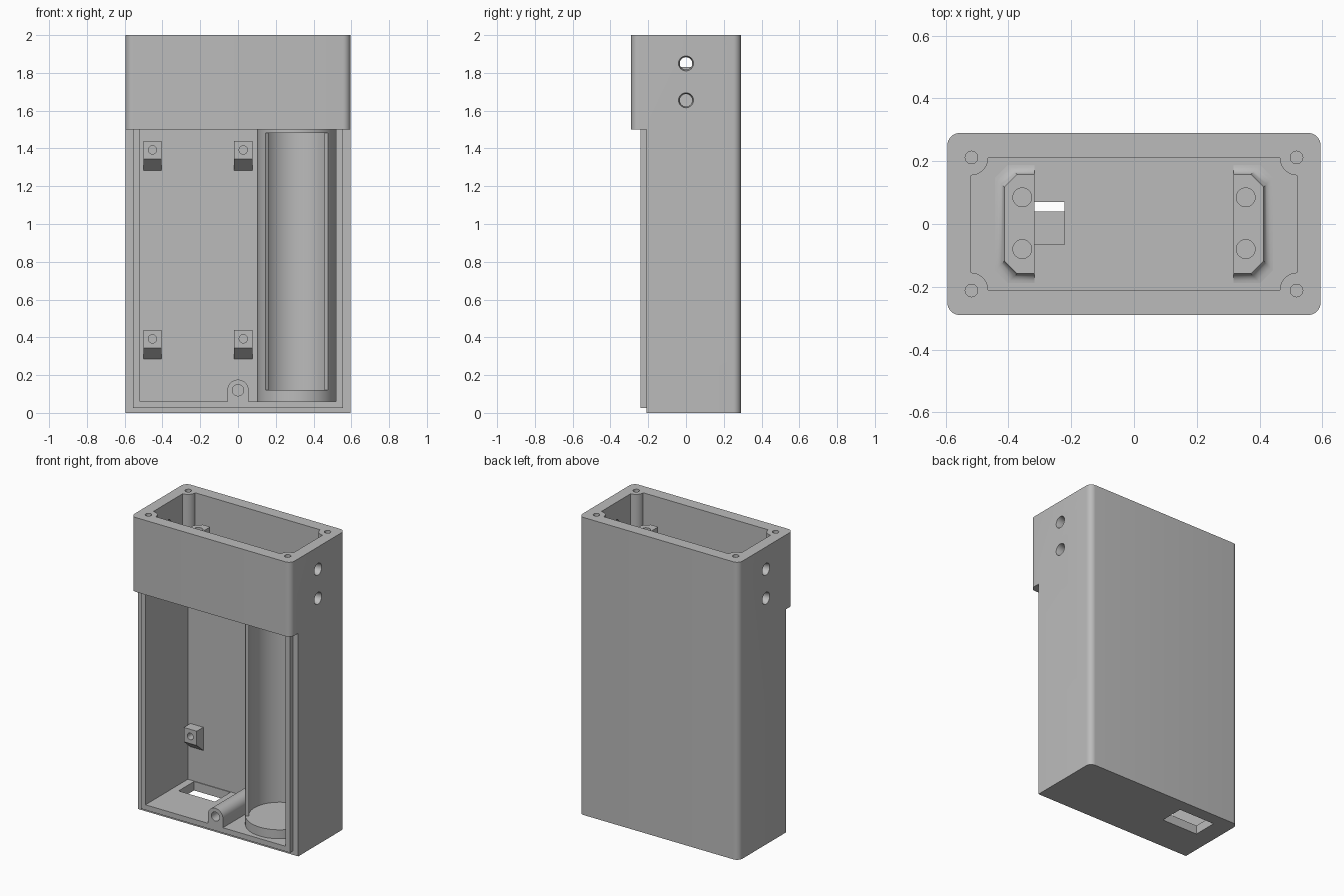
import bpy, bmesh, math
from mathutils import Vector, Matrix

cube = bpy.data.objects.get("Cube")
if cube:
    bpy.data.objects.remove(cube, do_unlink=True)

grey = bpy.data.materials.new("plain grey")
grey.use_nodes = True
grey.diffuse_color = (0.5, 0.5, 0.5, 1)
grey.node_tree.nodes["Principled BSDF"].inputs["Base Color"].default_value = (0.5, 0.5, 0.5, 1)


def finish(name, bm):
    bmesh.ops.recalc_face_normals(bm, faces=bm.faces)
    mesh = bpy.data.meshes.new(name)
    bm.to_mesh(mesh)
    bm.free()
    mesh.materials.append(grey)
    obj = bpy.data.objects.new(name, mesh)
    bpy.context.collection.objects.link(obj)
    return obj


def loft(name, rings):
    """Closed solid through rings of equal point count."""
    bm = bmesh.new()
    loops = [[bm.verts.new(p) for p in ring] for ring in rings]
    n = len(loops[0])
    for a, b in zip(loops, loops[1:]):
        for i in range(n):
            j = (i + 1) % n
            bm.faces.new((a[i], a[j], b[j], b[i]))
    bm.faces.new(loops[0])
    bm.faces.new(loops[-1])
    return finish(name, bm)


def prism(name, outline, z0, z1):
    return loft(name, [[(x, y, z) for x, y in outline] for z in (z0, z1)])


def box(name, x0, x1, y0, y1, z0, z1):
    return prism(name, [(x0, y0), (x1, y0), (x1, y1), (x0, y1)], z0, z1)


def rod(name, start, end, r0, r1=None, sides=32):
    start, end = Vector(start), Vector(end)
    axis = end - start
    bm = bmesh.new()
    turn = axis.to_track_quat('Z', 'Y').to_matrix().to_4x4()
    bmesh.ops.create_cone(bm, cap_ends=True, segments=sides, radius1=r0,
                          radius2=r0 if r1 is None else r1, depth=axis.length,
                          matrix=Matrix.Translation((start + end) / 2) @ turn)
    return finish(name, bm)


def arc(cx, cy, r, a0, a1, steps):
    angles = [math.radians(a0 + (a1 - a0) * i / steps) for i in range(steps + 1)]
    return [(cx + r * math.cos(a), cy + r * math.sin(a)) for a in angles]


def combine(obj, tool, operation='DIFFERENCE'):
    mod = obj.modifiers.new("combine", 'BOOLEAN')
    mod.operation, mod.solver, mod.object = operation, 'EXACT', tool
    bpy.context.view_layer.objects.active = obj
    bpy.ops.object.modifier_apply(modifier=mod.name)
    bpy.data.objects.remove(tool, do_unlink=True)


W, D, R = 0.595, 0.29, 0.04      # outer half width, half depth, corner radius
IW, ID = 0.52, 0.21              # inner half width, half depth
SPLIT, FLOOR, DECK = 1.5, 0.06, 1.56

# Case shell with stepped front and raised lip
outline = []
for k, (sx, sy) in enumerate([(1, 1), (-1, 1), (-1, -1), (1, -1)]):
    outline += arc(sx * (W - R), sy * (D - R), R, 90 * k, 90 * k + 90, 8)
case = prism("case", outline, 0, 2)
combine(case, box("front_step", -1, 1, -1, -ID, -1, SPLIT))
combine(case, box("lip", -0.555, 0.555, -0.24, -0.15, 0.025, SPLIT), 'UNION')
combine(case, box("main_cavity", -IW, IW, -0.27, ID, FLOOR, SPLIT))

# Upper pocket with rounded screw pillars in its corners
pocket = []
for k, (sx, sy) in enumerate([(1, 1), (-1, 1), (-1, -1), (1, -1)]):
    pocket += arc(sx * IW, sy * ID, 0.055, 270 + 90 * k, 180 + 90 * k, 10)
combine(case, prism("upper_pocket", pocket, DECK, 2.1))
for sx in (-1, 1):
    for sy in (-1, 1):
        x, y = sx * 0.518, sy * 0.212
        combine(case, rod("lid_screw_hole", (x, y, 1.8), (x, y, 2.1), 0.02, sides=24))

# Countersunk holes through both side walls
for z in (1.85, 1.655):
    for s in (-1, 1):
        combine(case, rod("side_hole", (s * 0.48, 0, z), (s * 0.7, 0, z), 0.033))
        combine(case, rod("countersink", (s * 0.565, 0, z), (s * 0.605, 0, z), 0.033, 0.042))

# Cable slot in the deck and opening in the base
combine(case, box("deck_slot", -0.32, -0.222, -0.065, 0.07, 1.4, 1.7))
combine(case, box("base_slot", -0.47, -0.2, 0.04, 0.205, -0.1, 0.1))

parts = [case]

# Tubular cell holder with an open front
CX, CR, wall, opening = 0.31, 0.21, 0.022, 38
ring = arc(CX, 0, CR, -90 + 52, 270 - 52, 56)
ring += arc(CX, 0, CR - wall, 270 - 52, -90 + 52, 56)
parts.append(prism("cell_holder", ring, 0.12, 1.483))
for name, z0, z1 in (("cell_holder_base", FLOOR, 0.12), ("cell_holder_cap", 1.483, SPLIT)):
    parts.append(rod(name, (CX, 0, z0), (CX, 0, z1), CR, sides=64))

# Cover screw boss on the floor
profile = [(0.056, FLOOR)] + arc(0, 0.12, 0.056, 0, 180, 20) + [(-0.056, FLOOR)]
boss = loft("cover_screw_boss", [[(x, y, z) for x, z in profile] for y in (-0.24, ID)])
combine(boss, rod("boss_hole", (0, -0.3, 0.12), (0, 0.0, 0.12), 0.03))
parts.append(boss)

# Board standoffs on the back wall, each with a sloped underside
for x in (-0.453, 0.028):
    for z in (0.392, 1.392):
        side = [(ID, z + 0.048), (0.14, z + 0.048), (0.14, z - 0.048), (ID, z - 0.108)]
        post = loft("board_standoff", [[(x + dx, y, h) for y, h in side]
                                       for dx in (-0.048, 0.048)])
        combine(post, rod("standoff_hole", (x, 0.1, z), (x, 0.2, z), 0.022, sides=24))
        parts.append(post)

# Pair of connector mounts with flared feet on the deck
for s in (-1, 1):
    def mount_ring(grow, z):
        x1, y1, c = 0.413 + grow, 0.158 + grow, 0.04
        pts = [(0.317, -y1), (x1 - c, -y1), (x1, -y1 + c),
               (x1, y1 - c), (x1 - c, y1), (0.317, y1)]
        return [(s * x, y, z) for x, y in pts]
    foot = [mount_ring(0.03 * (1 - math.sin(t)), DECK + 0.03 * (1 - math.cos(t)))
            for t in [math.pi / 2 * i / 6 for i in range(7)]]
    mount = loft("connector_mount", foot + [mount_ring(0, 1.83)])
    for y in (-0.08, 0.085):
        combine(mount, rod("mount_hole", (s * 0.356, y, 1.65), (s * 0.356, y, 1.9), 0.03))
    parts.append(mount)

# Smooth the rounded surfaces and keep the edges crisp
bpy.ops.object.select_all(action='DESELECT')
for part in parts:
    part.select_set(True)
bpy.context.view_layer.objects.active = case
bpy.ops.object.shade_smooth_by_angle(angle=math.radians(30))
